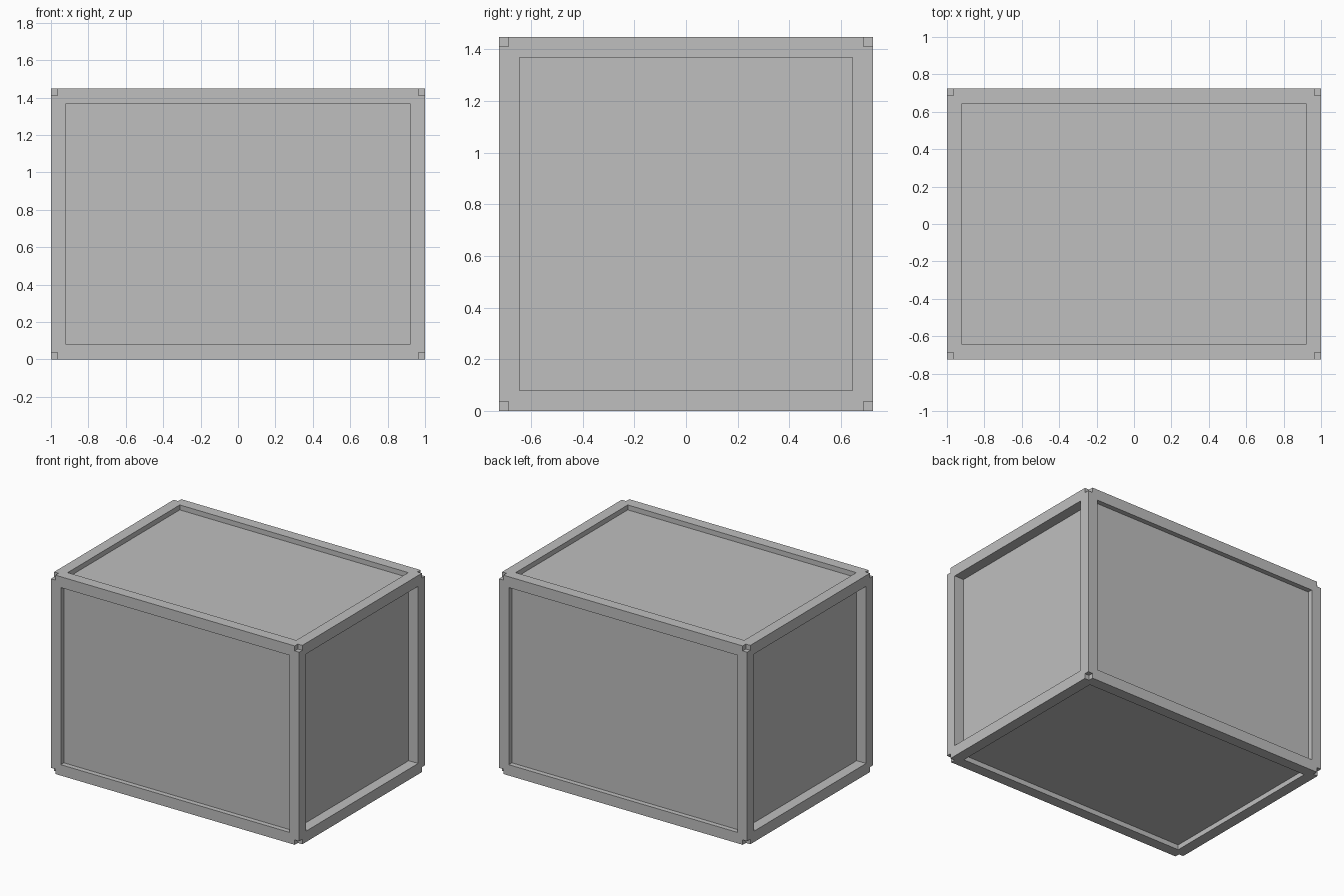
import bpy
import bmesh
from itertools import product
from mathutils import Matrix, Vector

SIZE = Vector((2.0, 1.448, 1.448))
BORDER = 0.112                            # frame width around each panel
RECESS = Vector((0.076, 0.036, 0.036))    # panel depth along each axis
NOTCH = 0.036                             # cube cut from each corner

if "Cube" in bpy.data.objects:
    bpy.data.objects.remove(bpy.data.objects["Cube"], do_unlink=True)

# One flat grey
grey = bpy.data.materials.new("light_grey")
grey.use_nodes = True
grey.diffuse_color = (0.52, 0.52, 0.52, 1)
grey.node_tree.nodes["Principled BSDF"].inputs["Base Color"].default_value = grey.diffuse_color


def add_box(bm, size, centre):
    matrix = Matrix.Translation(centre) @ Matrix.Diagonal((*size, 1))
    bmesh.ops.create_cube(bm, size=1, matrix=matrix)


def make_object(bm, name):
    bm.normal_update()
    mesh = bpy.data.meshes.new(name)
    bm.to_mesh(mesh)
    bm.free()
    mesh.materials.append(grey)
    obj = bpy.data.objects.new(name, mesh)
    bpy.context.scene.collection.objects.link(obj)
    return obj


# Crate body with a sunken panel on every side
middle = Vector((0, 0, SIZE.z / 2))
bm = bmesh.new()
add_box(bm, SIZE, middle)
bm.normal_update()
for face in list(bm.faces):
    normal = face.normal.copy()
    depth = sum(abs(n) * r for n, r in zip(normal, RECESS))
    # Straight-walled recess: inset flat, then extrude the panel inwards
    bmesh.ops.inset_individual(bm, faces=[face], thickness=BORDER)
    panel = bmesh.ops.extrude_discrete_faces(bm, faces=[face])["faces"][0]
    bmesh.ops.translate(bm, verts=panel.verts, vec=-normal * depth)
crate = make_object(bm, "crate_body")

# Small cubic notches at the eight corners
bm = bmesh.new()
for signs in product((-1, 1), repeat=3):
    corner = middle + Vector(s * d / 2 for s, d in zip(signs, SIZE))
    add_box(bm, [NOTCH * 2] * 3, corner)
cutter = make_object(bm, "corner_cutter")
cutter.hide_render = True

notches = crate.modifiers.new("corner_notches", "BOOLEAN")
notches.operation = "DIFFERENCE"
notches.solver = "EXACT"
notches.object = cutter
bpy.context.view_layer.objects.active = crate
crate.select_set(True)
bpy.ops.object.modifier_apply(modifier=notches.name)
bpy.data.objects.remove(cutter, do_unlink=True)
